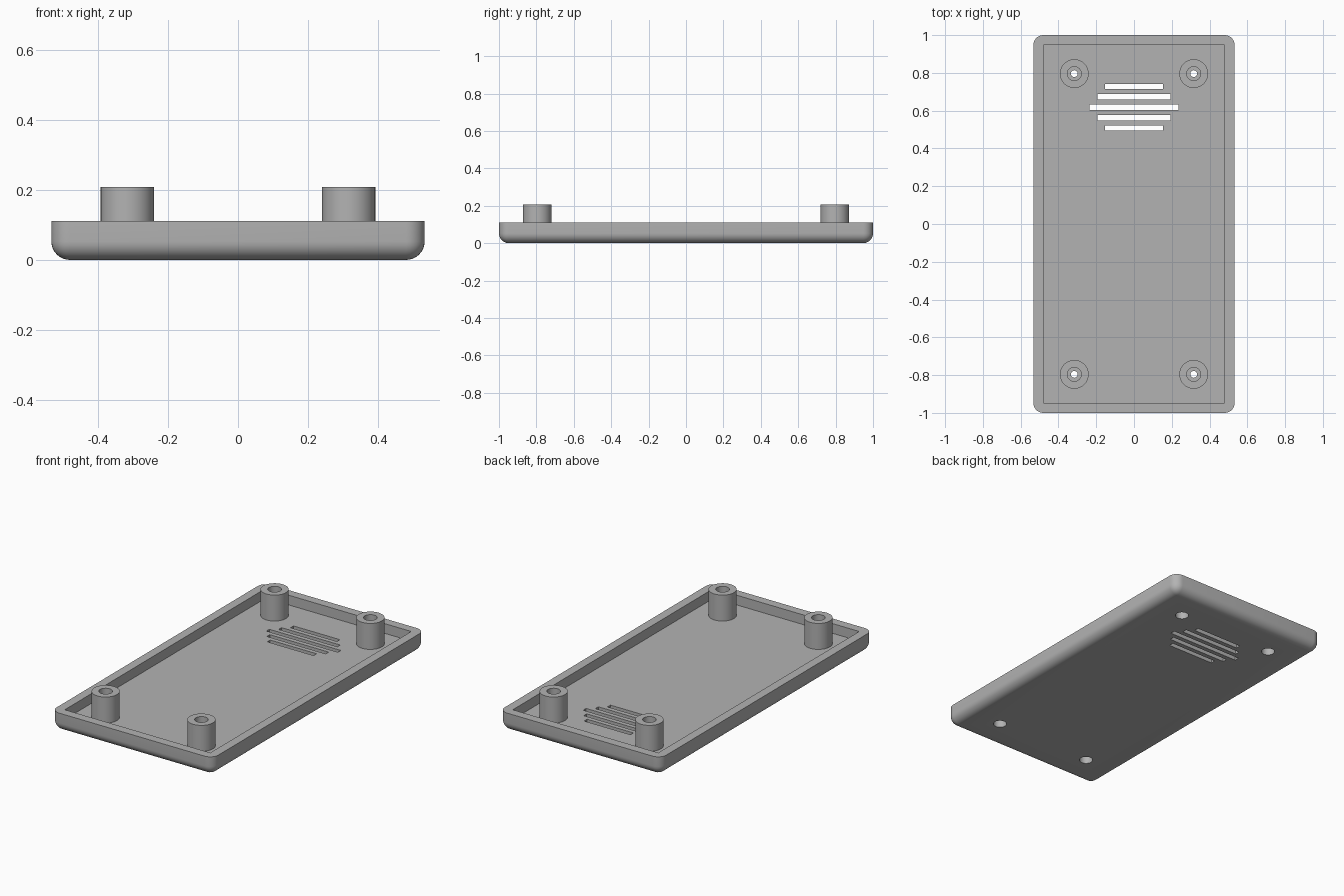
import bpy, bmesh, math
from mathutils import Matrix

cube = bpy.data.objects.get("Cube")
if cube:
    bpy.data.objects.remove(cube, do_unlink=True)

HALF_X, HALF_Y, HEIGHT = 0.533, 1.0, 0.111
WALL = 0.053                      # wall, floor and corner radius
POST_X, POST_Y, POST_TOP = 0.316, 0.796, 0.208
POST_R, BORE_R, PILOT_R = 0.076, 0.037, 0.018

grey = bpy.data.materials.new("grey plastic")
grey.use_nodes = True
colour = (0.45, 0.45, 0.45, 1)
grey.diffuse_color = colour
grey.node_tree.nodes["Principled BSDF"].inputs["Base Color"].default_value = colour


def make_object(name, bm):
    bmesh.ops.recalc_face_normals(bm, faces=bm.faces)
    mesh = bpy.data.meshes.new(name)
    bm.to_mesh(mesh)
    bm.free()
    mesh.materials.append(grey)
    obj = bpy.data.objects.new(name, mesh)
    bpy.context.collection.objects.link(obj)
    return obj


def add_box(bm, hx, hy, z0, z1, y=0):
    place = Matrix.Translation((0, y, (z0 + z1) / 2)) @ Matrix.Diagonal((2 * hx, 2 * hy, z1 - z0, 1))
    bmesh.ops.create_cube(bm, size=1, matrix=place)


def activate(obj):
    bpy.ops.object.select_all(action='DESELECT')
    obj.select_set(True)
    bpy.context.view_layer.objects.active = obj


def cut(obj, bm):
    cutter = make_object("cutter", bm)
    cutter.hide_render = True
    activate(obj)
    mod = obj.modifiers.new("cut", 'BOOLEAN')
    mod.operation, mod.solver, mod.object = 'DIFFERENCE', 'EXACT', cutter
    bpy.ops.object.modifier_apply(modifier=mod.name)
    bpy.data.objects.remove(cutter, do_unlink=True)


def smooth(obj):
    activate(obj)
    bpy.ops.object.shade_smooth_by_angle(angle=math.radians(35))


# Tray: box rounded on every edge except the rim
bm = bmesh.new()
add_box(bm, HALF_X, HALF_Y, 0, HEIGHT)
edges = [e for e in bm.edges if min(v.co.z for v in e.verts) < HEIGHT / 2]
bmesh.ops.bevel(bm, geom=edges, offset=WALL, segments=8, profile=0.5, affect='EDGES')
tray = make_object("tray", bm)

# Cavity
bm = bmesh.new()
add_box(bm, HALF_X - WALL, HALF_Y - WALL, WALL, HEIGHT + 0.1)
cut(tray, bm)

# Speaker slots and screw holes through the floor
corners = [(sx * POST_X, sy * POST_Y) for sx in (-1, 1) for sy in (-1, 1)]
bm = bmesh.new()
for i, half in enumerate((0.153, 0.194, 0.236, 0.194, 0.153)):
    add_box(bm, half, 0.014, -0.1, WALL + 0.03, y=0.508 + i * 0.055)
for x, y in corners:
    bmesh.ops.create_cone(bm, cap_ends=True, segments=48, radius1=BORE_R, radius2=BORE_R,
                          depth=0.3, matrix=Matrix.Translation((x, y, 0)))
cut(tray, bm)
smooth(tray)

# Screw posts: stepped tubes turned from one closed profile
profile = [(POST_R, WALL), (POST_R, POST_TOP), (BORE_R, POST_TOP), (BORE_R, 0.11),
           (PILOT_R, 0.11), (PILOT_R, 0.08), (BORE_R, 0.08), (BORE_R, WALL)]
for x, y in corners:
    bm = bmesh.new()
    steps = 48
    rings = []
    for s in range(steps):
        a = math.tau * s / steps
        rings.append([bm.verts.new((r * math.cos(a), r * math.sin(a), z)) for r, z in profile])
    for s in range(steps):
        p, q = rings[s], rings[(s + 1) % steps]
        for k in range(len(profile)):
            n = (k + 1) % len(profile)
            bm.faces.new((p[k], q[k], q[n], p[n]))
    side = "left" if x > 0 else "right"
    end = "back" if y > 0 else "front"
    post = make_object(f"{end}_{side}_screw_post", bm)
    post.location = (x, y, 0)
    smooth(post)
